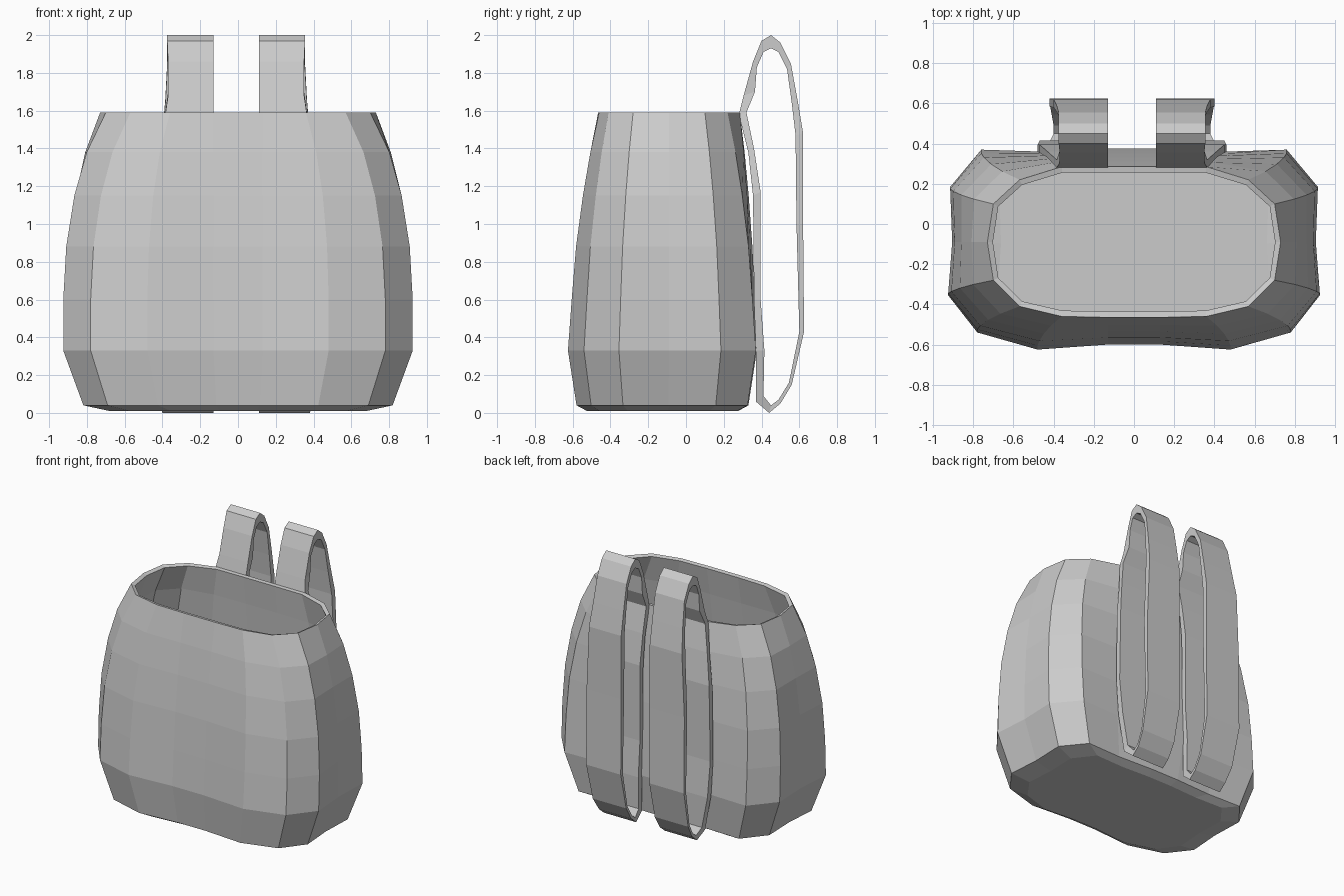
import bpy, bmesh

if "Cube" in bpy.data.objects:
    bpy.data.objects.remove(bpy.data.objects["Cube"])


def make_object(name, bm):
    bmesh.ops.recalc_face_normals(bm, faces=bm.faces[:])
    mesh = bpy.data.meshes.new(name)
    bm.to_mesh(mesh)
    bm.free()
    obj = bpy.data.objects.new(name, mesh)
    bpy.context.collection.objects.link(obj)
    return obj


def bridge(bm, a, b):
    n = len(a)
    for i in range(n):
        j = (i + 1) % n
        bm.faces.new((a[i], a[j], b[j], b[i]))


# Half cross-sections of the bag: widest ring and rim, front to back
WIDE = [(.13, -.60), (.48, -.625), (.78, -.54), (.925, -.355), (.905, -.09),
        (.915, .185), (.76, .37), (.45, .36), (.13, .375)]
RIM = [(.13, -.465), (.36, -.46), (.57, -.41), (.70, -.28), (.73, -.09),
       (.70, .10), (.57, .22), (.36, .285), (.13, .285)]
# (height, blend to rim in x, blend to rim in y, scale x, scale y)
LEVELS = [(.01, 0, 0, .735, .80), (.04, 0, 0, .885, .91), (.33, 0, 0, 1, 1),
          (.60, 0, .12, 1, 1), (.88, .07, .26, 1, 1), (1.15, .26, .48, 1, 1),
          (1.38, .55, .72, 1, 1), (1.59, 1, 1, 1, 1)]


def bag_body():
    bm = bmesh.new()
    rings = []
    for z, tx, ty, sx, sy in LEVELS:
        half = [((w[0] + (r[0] - w[0]) * tx) * sx,
                 (w[1] + (r[1] - w[1]) * ty + .12) * sy - .12)
                for w, r in zip(WIDE, RIM)]
        loop = half + [(-x, y) for x, y in reversed(half)]
        rings.append([bm.verts.new((x, y, z)) for x, y in loop])
    for a, b in zip(rings, rings[1:]):
        bridge(bm, a, b)
    bm.faces.new(rings[0])
    obj = make_object("bag_body", bm)
    # Hollow bag wall
    wall = obj.modifiers.new("wall", 'SOLIDIFY')
    wall.thickness = .03
    wall.offset = -1


# Strap loop stations: outer y, z, inner y, z, outer-edge x
STRAP = [(.45, 2.0, .45, 1.93, .365), (.50, 1.96, .49, 1.91, .365),
         (.555, 1.85, .535, 1.82, .365), (.59, 1.66, .56, 1.64, .375),
         (.62, 1.48, .58, 1.47, .39), (.62, 1.00, .585, 1.00, .41),
         (.625, .43, .60, .43, .41), (.56, .15, .545, .16, .40),
         (.50, .05, .49, .07, .39), (.44, 0, .45, .04, .39),
         (.37, .06, .41, .09, .41), (.37, .33, .415, .33, .46),
         (.36, .60, .395, .60, .47), (.355, 1.15, .395, 1.17, .46),
         (.33, 1.38, .36, 1.40, .42), (.28, 1.58, .32, 1.59, .375),
         (.305, 1.68, .365, 1.70, .36), (.355, 1.86, .375, 1.83, .36),
         (.40, 1.97, .41, 1.91, .365)]


def strap(name, side):
    bm = bmesh.new()
    sections = []
    for yo, zo, yi, zi, xe in STRAP:
        corners = [(.12, yo, zo), (xe, yo, zo), (xe, yi, zi), (.12, yi, zi)]
        sections.append([bm.verts.new((side * x - .01, y, z))
                         for x, y, z in corners])
    for i, a in enumerate(sections):
        bridge(bm, a, sections[(i + 1) % len(sections)])
    make_object(name, bm)


bag_body()
strap("left_strap", -1)
strap("right_strap", 1)
